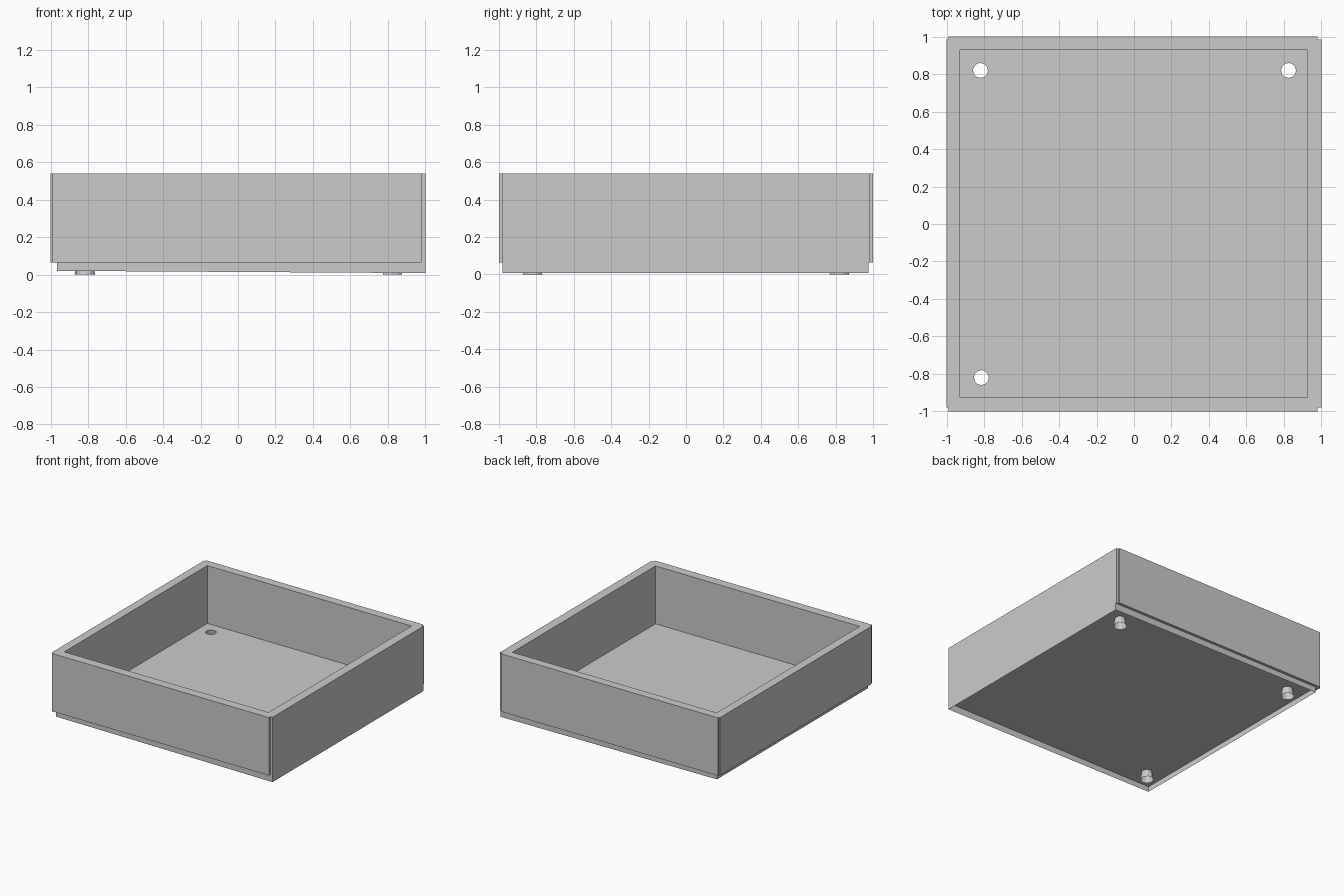
import bpy, bmesh
from math import sin, cos, pi

if "Cube" in bpy.data.objects:
    bpy.data.objects.remove(bpy.data.objects["Cube"])

TOP, FLOOR = 0.54, 0.065
SKIRT = [(-0.965, -0.98), (1.0, -0.98), (1.0, 0.977), (-0.965, 0.977)]
DRAINS = [(-0.82, 0.82), (0.825, 0.82), (-0.815, -0.82)]
SIDES = 12


def ring(cx, cy, r):
    return [(cx + r * cos(2 * pi * i / SIDES), cy + r * sin(2 * pi * i / SIDES))
            for i in range(SIDES)]


def filled_profile(name, loops, z, half_height=0.0):
    """Flat outline with holes, extruded both ways, as a mesh."""
    cu = bpy.data.curves.new(name + "_profile", 'CURVE')
    cu.dimensions = '2D'
    cu.fill_mode = 'BOTH'
    cu.extrude = half_height
    for loop in loops:
        s = cu.splines.new('POLY')
        s.points.add(len(loop) - 1)
        for p, (x, y) in zip(s.points, loop):
            p.co = (x, y, 0, 1)
        s.use_cyclic_u = True
    tmp = bpy.data.objects.new(name + "_tmp", cu)
    bpy.context.collection.objects.link(tmp)
    dg = bpy.context.evaluated_depsgraph_get()
    me = bpy.data.meshes.new_from_object(tmp.evaluated_get(dg))
    bpy.data.objects.remove(tmp)
    for poly in me.polygons:
        poly.use_smooth = False
    ob = bpy.data.objects.new(name, me)
    ob.location.z = z
    bpy.context.collection.objects.link(ob)
    return ob


def band(name, lower, upper):
    """Open strip of quads between two closed loops of 3D points."""
    bm = bmesh.new()
    lo = [bm.verts.new(p) for p in lower]
    up = [bm.verts.new(p) for p in upper]
    n = len(lo)
    for i in range(n):
        j = (i + 1) % n
        bm.faces.new((lo[i], lo[j], up[j], up[i]))
    me = bpy.data.meshes.new(name)
    bm.to_mesh(me)
    bm.free()
    ob = bpy.data.objects.new(name, me)
    bpy.context.collection.objects.link(ob)
    return ob


# Thick walls with small notches at the outer corners
outer = [(-0.99, -1), (0.98, -1), (0.98, -0.98), (1, -0.98), (1, 0.985), (0.98, 0.985),
         (0.98, 1), (-0.99, 1), (-0.99, 0.985), (-1, 0.985), (-1, -0.98), (-0.99, -0.98)]
inner = [(-0.93, -0.925), (0.925, -0.925), (0.925, 0.93), (-0.93, 0.93)]
filled_profile("tray_walls", [outer, inner], (TOP + FLOOR) / 2, (TOP - FLOOR) / 2)

# Thin floor with three drain holes
filled_profile("tray_floor", [SKIRT] + [ring(x, y, 0.04) for x, y in DRAINS], FLOOR - 0.001)

# Slightly sloping skirt under the floor, open below
band("base_skirt",
     [(x, y, 0.008 if x > 0 else 0.02) for x, y in SKIRT],
     [(x, y, FLOOR) for x, y in SKIRT])

# Flared drain tubes reaching the ground
for k, (x, y) in enumerate(DRAINS, 1):
    band(f"drain_tube_{k}",
         [(*p, 0.0) for p in ring(x, y, 0.052)],
         [(*p, FLOOR - 0.001) for p in ring(x, y, 0.04)])
